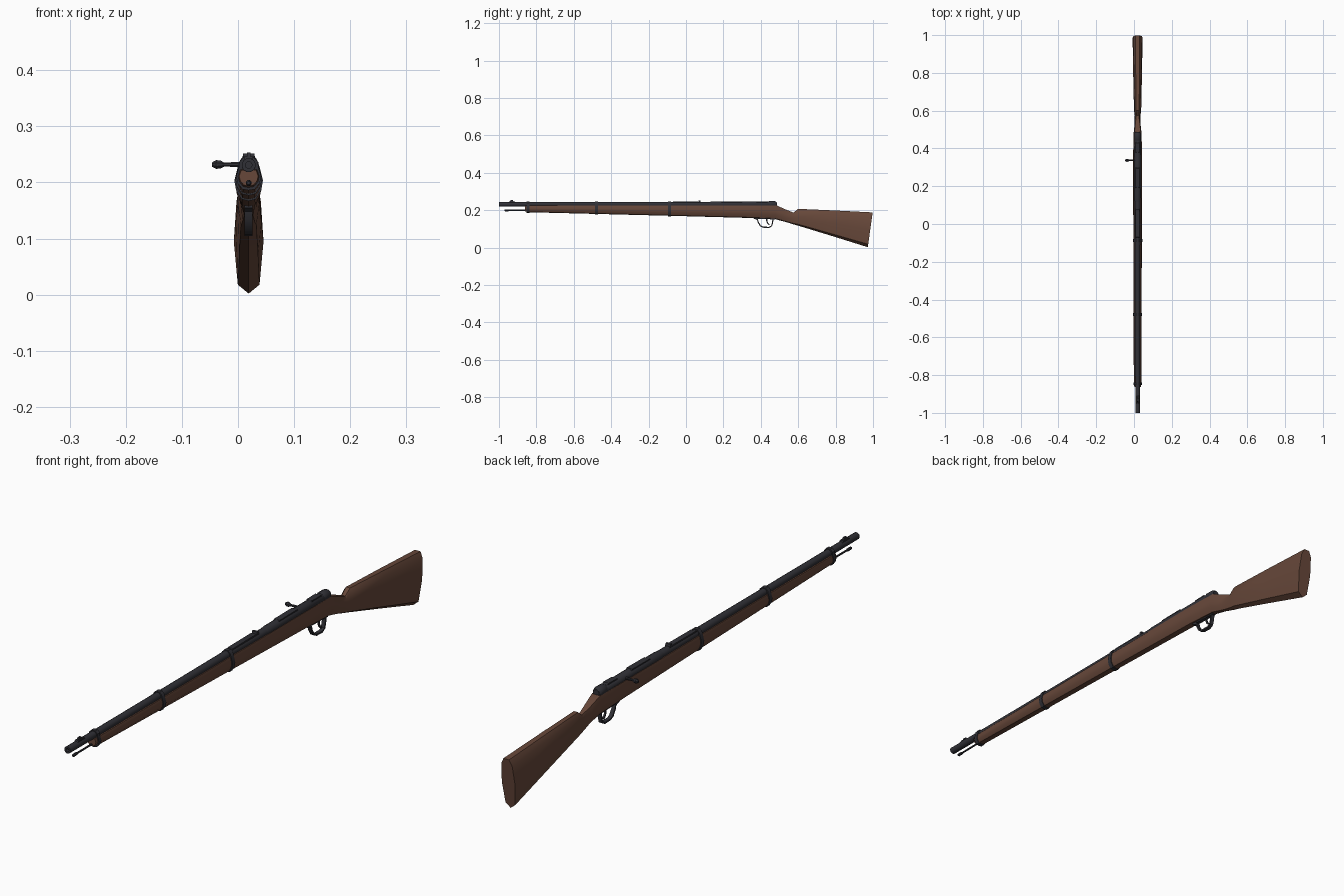
import bpy, bmesh, math
from mathutils import Vector

if "Cube" in bpy.data.objects:
    bpy.data.objects.remove(bpy.data.objects["Cube"])

CX = 0.019   # axis of the rifle; the bolt knob sticks out to -x


def material(name, rgb):
    m = bpy.data.materials.new(name)
    m.diffuse_color = (*rgb, 1)
    m.use_nodes = True
    m.node_tree.nodes["Principled BSDF"].inputs["Base Color"].default_value = m.diffuse_color
    return m


WOOD = material("walnut_wood", (0.135, 0.064, 0.042))
STEEL = material("dark_steel", (0.030, 0.030, 0.037))


def finish(name, bm, mat, angle=35):
    bmesh.ops.recalc_face_normals(bm, faces=bm.faces)
    me = bpy.data.meshes.new(name)
    bm.to_mesh(me)
    bm.free()
    me.materials.append(mat)
    ob = bpy.data.objects.new(name, me)
    bpy.context.collection.objects.link(ob)
    bpy.ops.object.select_all(action='DESELECT')
    ob.select_set(True)
    bpy.context.view_layer.objects.active = ob
    bpy.ops.object.shade_smooth_by_angle(angle=math.radians(angle))
    return ob


def loft(name, rings, mat, closed=False, angle=35):
    """Skin a list of equal-length point rings; cap the ends unless closed."""
    bm = bmesh.new()
    rows = [[bm.verts.new(p) for p in r] for r in rings]
    n = len(rows[0])
    pairs = list(zip(rows, rows[1:])) + ([(rows[-1], rows[0])] if closed else [])
    for a, b in pairs:
        for i in range(n):
            j = (i + 1) % n
            bm.faces.new((a[i], a[j], b[j], b[i]))
    if not closed:
        bm.faces.new(rows[0])
        bm.faces.new(rows[-1])
    return finish(name, bm, mat, angle)


def turned(name, stations, axis='Y', origin=(CX, 0, 0), sides=12):
    """Round part from (position, radius, height) stations along y or x."""
    rings = []
    for pos, r, z in stations:
        ring = []
        for k in range(sides):
            a = 2 * math.pi * (k + 0.5) / sides
            u, v = r * math.cos(a), z + r * math.sin(a)
            ring.append((CX + u, pos, v) if axis == 'Y' else (pos, origin[1] + u, v))
        rings.append(ring)
    return loft(name, rings, STEEL)


def side_plate(name, profile, width):
    """Extrude a (y, z) side outline across x."""
    return loft(name, [[(CX + s * width / 2, y, z) for y, z in profile]
                       for s in (-1, 1)], STEEL)


def ribbon(name, path, width, thick):
    """Bent strap following a (y, z) path."""
    rings = []
    for i, p in enumerate(path):
        a, b = Vector(path[max(i - 1, 0)]), Vector(path[min(i + 1, len(path) - 1)])
        t = (b - a).normalized()
        n = Vector((-t.y, t.x)) * thick / 2
        p = Vector(p)
        rings.append([(CX + sx * width / 2, *(p + n * sn))
                      for sx, sn in ((-1, -1), (1, -1), (1, 1), (-1, 1))])
    return loft(name, rings, STEEL)


def mirrored(half):
    """Full ring from a half outline that starts on the centre line."""
    return half + [(-x, z) for x, z in reversed(half[1:])]


# Stock: rounded fore-end flowing into the wrist and the butt
FORE = [(0, 0), (0.5, 0.05), (0.88, 0.32), (1, 0.62), (0.78, 1)]
BUTT = [(0, 0), (0.73, 0.085), (1, 0.5), (0.82, 0.88), (0.42, 1)]
STOCK = [  # y bottom, y top, z bottom, z top, half width, section
    (-0.862, -0.862, 0.194, 0.222, 0.017, FORE),
    (-0.845, -0.845, 0.189, 0.224, 0.020, FORE),
    (-0.09, -0.09, 0.170, 0.226, 0.0225, FORE),
    (0.35, 0.35, 0.158, 0.226, 0.024, FORE),
    (0.475, 0.485, 0.152, 0.225, 0.021, FORE),
    (0.53, 0.53, 0.138, 0.205, 0.0155, FORE),
    (0.575, 0.575, 0.124, 0.187, 0.015, BUTT),
    (0.60, 0.60, 0.117, 0.207, 0.019, BUTT),
    (0.78, 0.78, 0.062, 0.199, 0.023, BUTT),
    (0.972, 0.998, 0.002, 0.188, 0.0265, BUTT)]
loft("stock", [[(CX + u * w, y0 + (y1 - y0) * v, z0 + (z1 - z0) * v)
                for u, v in mirrored(sec)]
               for y0, y1, z0, z1, w, sec in STOCK], WOOD)

# Barrel with muzzle recess, then the thicker breech and receiver
turned("barrel", [(-0.985, 0.006, 0.231), (-1.0, 0.006, 0.231), (-1.0, 0.0125, 0.231),
                  (-0.4, 0.0135, 0.230), (0.13, 0.0155, 0.229)])
turned("receiver", [(0.12, 0.0155, 0.229), (0.14, 0.0175, 0.229), (0.19, 0.0175, 0.229),
                    (0.478, 0.0175, 0.229), (0.486, 0.013, 0.229)])
side_plate("receiver_bridge_front", [(0.185, 0.238), (0.195, 0.246), (0.295, 0.247),
                                     (0.305, 0.238)], 0.022)
side_plate("receiver_bridge_rear", [(0.375, 0.238), (0.38, 0.246), (0.43, 0.247),
                                    (0.44, 0.238)], 0.022)
turned("bolt_cap", [(0.44, 0.015, 0.231), (0.446, 0.018, 0.231), (0.475, 0.018, 0.231),
                    (0.485, 0.013, 0.231)])

# Bolt handle and knob
turned("bolt_handle", [(CX, 0.006, 0.232), (0.0, 0.005, 0.232), (-0.03, 0.0035, 0.232)],
       'X', (0, 0.337, 0), 8)
turned("bolt_knob", [(-0.024, 0.0035, 0.232), (-0.031, 0.0075, 0.232),
                     (-0.039, 0.0085, 0.232), (-0.0465, 0.004, 0.232)],
       'X', (0, 0.337, 0), 8)

# Barrel bands wrapping stock and barrel together
for name, y, half_len, zb, w in (("nose_band", -0.845, 0.007, 0.186, 0.0225),
                                 ("middle_band", -0.478, 0.008, 0.177, 0.0240),
                                 ("rear_band", -0.087, 0.008, 0.167, 0.0255)):
    h = 0.226 - zb
    outline = mirrored([(u * w, zb + v * h) for u, v in FORE]
                       + [(0.0165, 0.237), (0.008, 0.246)])
    loft(name, [[(CX + x, y + s * half_len, z) for x, z in outline]
                for s in (-1, 1)], STEEL)

# Sights
side_plate("front_sight_base", [(-0.955, 0.238), (-0.945, 0.246), (-0.915, 0.246),
                                (-0.905, 0.238)], 0.014)
side_plate("front_sight_blade", [(-0.943, 0.244), (-0.938, 0.253), (-0.926, 0.253),
                                 (-0.920, 0.244)], 0.006)
side_plate("rear_sight_leaf", [(-0.08, 0.236), (-0.07, 0.245), (0.06, 0.246),
                               (0.09, 0.238)], 0.020)
side_plate("rear_sight_notch", [(0.065, 0.240), (0.067, 0.252), (0.076, 0.252),
                                (0.078, 0.240)], 0.020)

# Cleaning rod below the barrel
turned("cleaning_rod", [(-0.80, 0.0035, 0.200), (-0.95, 0.0035, 0.199)], sides=8)
turned("cleaning_rod_tip", [(-0.945, 0.0035, 0.199), (-0.95, 0.0055, 0.199),
                            (-0.966, 0.0055, 0.199), (-0.97, 0.003, 0.199)], sides=8)

# Trigger guard and trigger
ribbon("trigger_guard", [(0.365, 0.157), (0.382, 0.150), (0.386, 0.136), (0.398, 0.116),
                         (0.412, 0.109), (0.445, 0.108), (0.458, 0.116), (0.463, 0.135),
                         (0.466, 0.158)], 0.014, 0.006)
ribbon("trigger", [(0.432, 0.160), (0.432, 0.142), (0.437, 0.130), (0.446, 0.122)],
       0.006, 0.006)
side_plate("trigger_plate", [(0.36, 0.160), (0.36, 0.1545), (0.475, 0.1505),
                             (0.475, 0.157)], 0.014)
